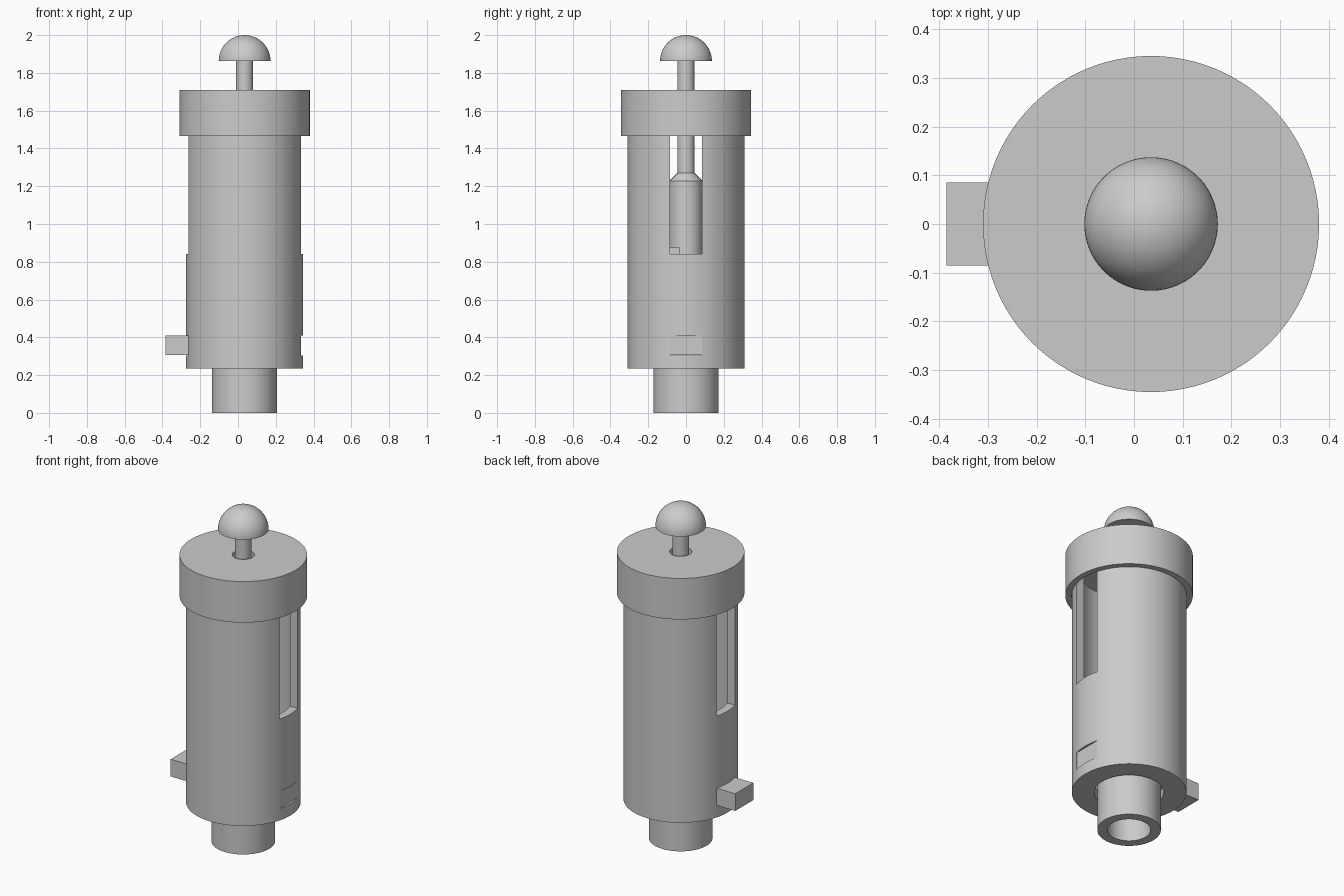
import bpy, bmesh, math

if "Cube" in bpy.data.objects:
    bpy.data.objects.remove(bpy.data.objects["Cube"])

CX = 0.035   # common axis of all turned parts
SEG = 96


def lathe(name, profile, closed=True):
    """Spin an (r, z) profile round the axis; r = 0 points become poles."""
    bm = bmesh.new()
    rings = []
    for r, z in profile:
        if r == 0:
            rings.append([bm.verts.new((CX, 0, z))] * SEG)
        else:
            rings.append([bm.verts.new((CX + r * math.cos(2 * math.pi * i / SEG),
                                        r * math.sin(2 * math.pi * i / SEG), z))
                          for i in range(SEG)])
    pairs = list(zip(rings, rings[1:]))
    if closed:
        pairs.append((rings[-1], rings[0]))
    for a, b in pairs:
        for i in range(SEG):
            j = (i + 1) % SEG
            bm.faces.new(list(dict.fromkeys((a[i], a[j], b[j], b[i]))))
    return finish(name, bm)


def box(name, x, y, z):
    bm = bmesh.new()
    bmesh.ops.create_cube(bm, size=1)
    for v in bm.verts:
        v.co = [lo + (c + 0.5) * (hi - lo) for c, (lo, hi) in zip(v.co, (x, y, z))]
    return finish(name, bm)


def finish(name, bm):
    bmesh.ops.recalc_face_normals(bm, faces=bm.faces)
    me = bpy.data.meshes.new(name)
    bm.to_mesh(me)
    bm.free()
    ob = bpy.data.objects.new(name, me)
    bpy.context.collection.objects.link(ob)
    return ob


def smooth(ob):
    bpy.ops.object.select_all(action='DESELECT')
    bpy.context.view_layer.objects.active = ob
    ob.select_set(True)
    bpy.ops.object.shade_smooth_by_angle(angle=math.radians(30))


# Hollow body with an open top and a hole in its floor
body = lathe("body", [(0.188, 0.235), (0.31, 0.235), (0.31, 1.60), (0.262, 1.60),
                      (0.262, 0.295), (0.188, 0.295)])

# Side windows and the latch passage, cut through the body
for name, z in (("window_cutter", (0.84, 1.7)), ("latch_cutter", (0.305, 0.41))):
    cutter = box(name, (-0.6, 0.6), (-0.086, 0.086), z)
    mod = body.modifiers.new(name, 'BOOLEAN')
    mod.operation = 'DIFFERENCE'
    mod.solver = 'EXACT'
    mod.object = cutter
    bpy.context.view_layer.objects.active = body
    bpy.ops.object.modifier_apply(modifier=mod.name)
    bpy.data.objects.remove(cutter, do_unlink=True)

# Cap that sleeves over the body, with a hole for the plunger
cap = lathe("cap", [(0.06, 1.71), (0.345, 1.71), (0.345, 1.465), (0.311, 1.465),
                    (0.311, 1.60), (0.06, 1.60)])

# Outlet tube at the foot
tube = lathe("outlet_tube", [(0.117, 0), (0.172, 0), (0.172, 0.304), (0.117, 0.304)])

# Plunger rod with a coned piston
plunger = lathe("plunger", [(0, 1.87), (0.045, 1.87), (0.045, 1.27), (0.088, 1.227),
                            (0.088, 0.41), (0, 0.41)], closed=False)

# Domed push knob
R = 0.137
dome = [(R * math.cos(a), 1.863 + R * math.sin(a))
        for a in (math.pi / 2 * i / 16 for i in range(16))]
knob = lathe("push_knob", [(0, 1.863)] + dome + [(0, 1.863 + R)], closed=False)

# Sliding latch bar and the small stop inside the window
box("latch_bar", (-0.385, 0.333), (-0.085, 0.085), (0.306, 0.409))
box("inner_stop", (CX + 0.04, CX + 0.16), (-0.12, -0.035), (0.80, 0.875))

for ob in (body, cap, tube, plunger, knob):
    smooth(ob)
